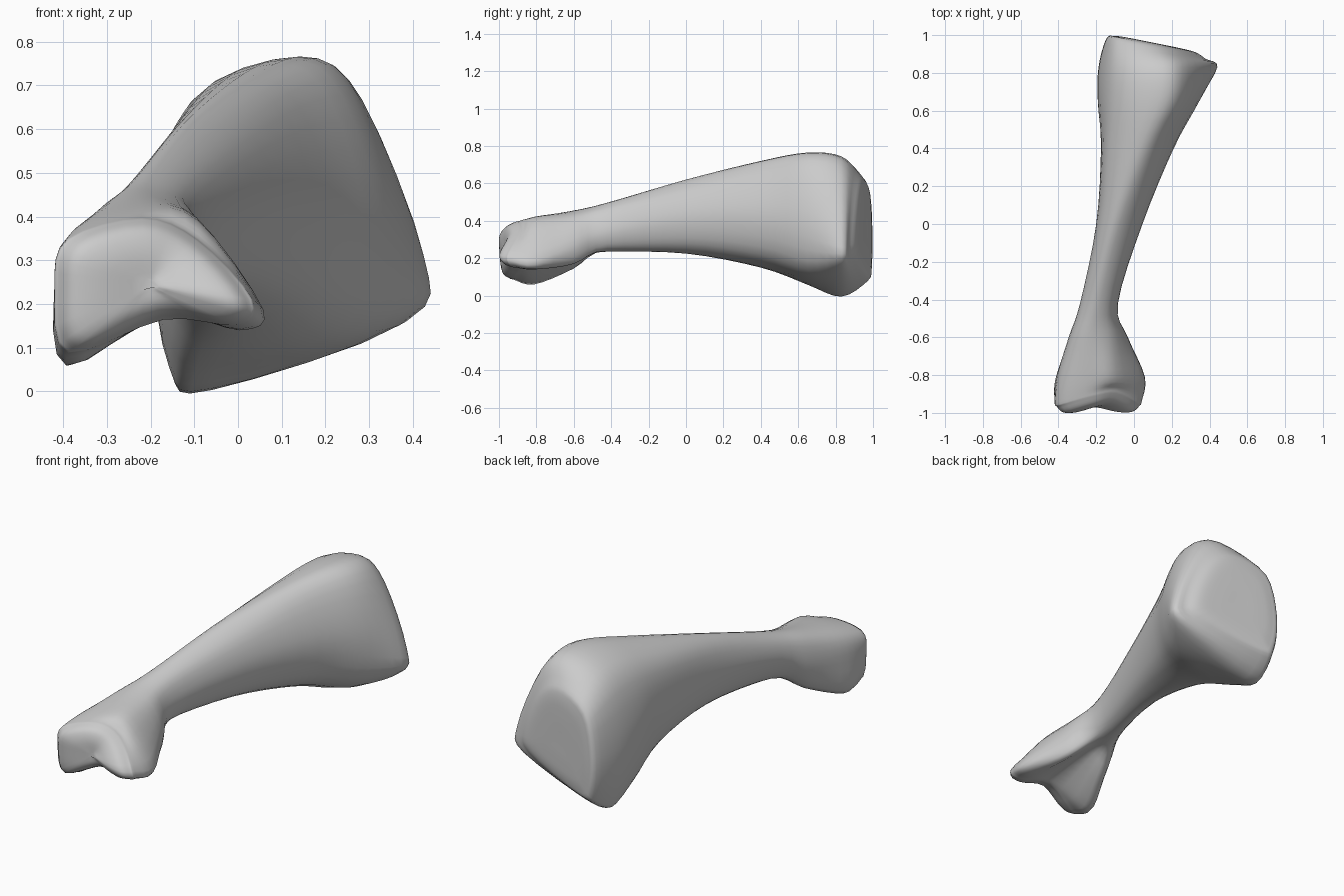
import bpy
import bmesh
from mathutils import Vector

cube = bpy.data.objects.get("Cube")
if cube:
    bpy.data.objects.remove(cube, do_unlink=True)

STEPS = 4


def spline(p, q, r, s, t):
    """Smooth curve through q and r."""
    return 0.5 * (2 * q + (r - p) * t + (2 * p - 5 * q + 4 * r - s) * t ** 2
                  + (3 * q - p - 3 * r + s) * t ** 3)


def smooth_loop(points):
    n = len(points)
    return [spline(*(points[(i + k) % n] for k in (-1, 0, 1, 2)), j / STEPS)
            for i in range(n) for j in range(STEPS)]


def section(y, outline, slant=0.0):
    """Cross-section clockwise from its top edge: x, z and an optional y shift."""
    return smooth_loop([Vector((x, y + slant * x + sum(shift), z))
                        for x, z, *shift in outline])


def dome(ring, profile):
    """Shrinking rings that round off an end; profile holds (scale, y shift)."""
    centre = sum(ring, Vector()) / len(ring)
    return [[centre + (p - centre) * scale + Vector((0, shift, 0)) for p in ring]
            for scale, shift in profile]


# Lower joint with two knuckles and a groove beneath
knuckles = [
    section(-.94, [(-.22, .4, .05), (-.09, .35, .07), (.035, .21), (0, .15, .03),
                   (-.17, .165, .07), (-.39, .085, .02), (-.42, .24), (-.39, .35)]),
    section(-.81, [(-.22, .42), (-.09, .39), (.055, .19), (0, .14),
                   (-.17, .18), (-.385, .06), (-.41, .24), (-.37, .375)]),
    section(-.6, [(-.23, .455), (-.11, .415), (-.035, .27), (-.06, .17),
                  (-.17, .22), (-.29, .145), (-.345, .27), (-.32, .41)]),
]
# Narrow shaft, flattened sideways
shaft = [
    section(-.42, [(-.2, .497), (-.12, .46), (-.085, .35), (-.11, .26),
                   (-.17, .235), (-.24, .26), (-.285, .36), (-.265, .455)]),
    section(0, [(-.1, .62), (0, .56), (.045, .42), (.01, .28),
                (-.08, .225), (-.16, .28), (-.2, .42), (-.175, .56)]),
    section(.4, [(.03, .72), (.14, .65), (.21, .43), (.15, .22),
                 (-.04, .15), (-.14, .22), (-.175, .42), (-.13, .63)]),
]
# Broad head with a slanted end
head = [
    section(.65, [(.13, .765), (.26, .68), (.345, .38), (.28, .14),
                  (-.05, .06), (-.155, .11), (-.19, .38), (-.1, .67)]),
    section(.83, [(.15, .745), (.29, .64), (.425, .31), (.385, .16),
                  (-.06, .003), (-.155, .05), (-.185, .33), (-.09, .65)]),
    section(.95, [(.12, .65), (.26, .56), (.37, .31), (.33, .19),
                  (-.05, .08), (-.125, .12), (-.145, .33), (-.08, .57)], -.2),
]
front_cap = dome(knuckles[0], [(.1, -.06), (.5, -.07), (.8, -.06), (.95, -.025)])
back_cap = dome(head[-1], [(.8, .025), (.45, .03), (.1, .03)])
rings = front_cap + knuckles + shaft + head + back_cap

# Loft a smooth skin through the sections
last = len(rings) - 1
skin = []
for i in range(last):
    four = [rings[max(0, min(last, i + k))] for k in (-1, 0, 1, 2)]
    for j in range(STEPS):
        skin.append([spline(*pts, j / STEPS) for pts in zip(*four)])
skin.append(rings[-1])

bm = bmesh.new()
loops = [[bm.verts.new(p) for p in ring] for ring in skin]
for a, b in zip(loops, loops[1:]):
    for i in range(len(a)):
        k = (i + 1) % len(a)
        bm.faces.new((a[i], a[k], b[k], b[i]))
bm.faces.new(loops[0])
bm.faces.new(loops[-1])
bmesh.ops.recalc_face_normals(bm, faces=bm.faces)
mesh = bpy.data.meshes.new("limb_bone")
bm.to_mesh(mesh)
bm.free()
bone = bpy.data.objects.new("limb_bone", mesh)
bpy.context.collection.objects.link(bone)

# Plain grey bone
grey = bpy.data.materials.new("bone_grey")
grey.use_nodes = True
colour = (.6, .6, .6, 1)
grey.diffuse_color = colour
grey.node_tree.nodes["Principled BSDF"].inputs["Base Color"].default_value = colour
mesh.materials.append(grey)

bpy.context.view_layer.objects.active = bone
bone.select_set(True)
bpy.ops.object.shade_smooth()
